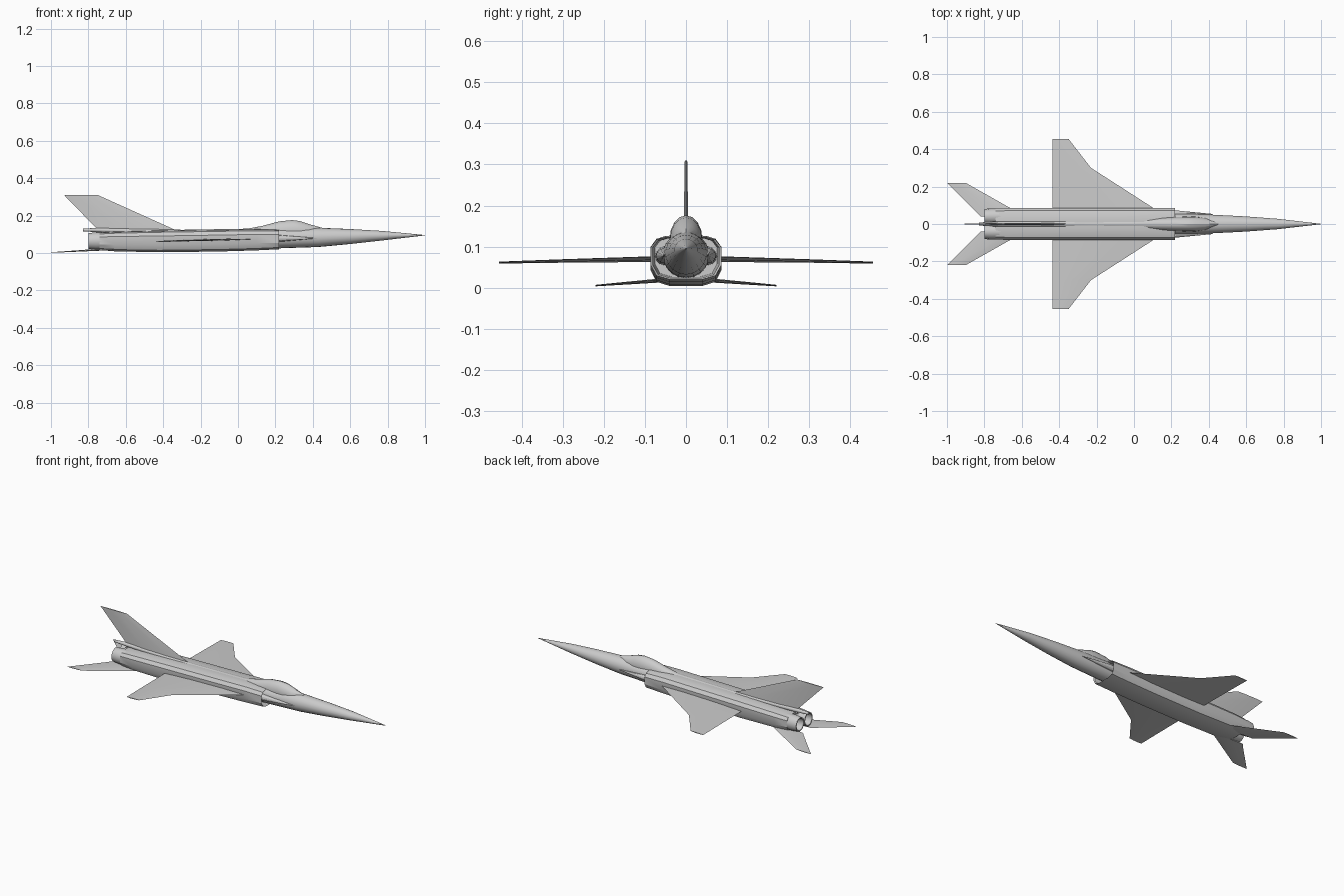
import bpy, bmesh, math

cube = bpy.data.objects.get("Cube")
if cube:
    bpy.data.objects.remove(cube, do_unlink=True)

# One bare metal finish
metal = bpy.data.materials.new("light_grey_metal")
metal.use_nodes = True
GREY = (0.6, 0.6, 0.6, 1)
metal.diffuse_color = GREY
metal.node_tree.nodes["Principled BSDF"].inputs["Base Color"].default_value = GREY


def finish(name, bm, angle=28):
    bmesh.ops.recalc_face_normals(bm, faces=bm.faces)
    mesh = bpy.data.meshes.new(name)
    bm.to_mesh(mesh)
    bm.free()
    ob = bpy.data.objects.new(name, mesh)
    bpy.context.collection.objects.link(ob)
    mesh.materials.append(metal)
    bpy.ops.object.select_all(action='DESELECT')
    ob.select_set(True)
    bpy.context.view_layer.objects.active = ob
    bpy.ops.object.shade_smooth_by_angle(angle=math.radians(angle))
    return ob


def skin(rings, closed=False):
    """Bridge rings of points; cap both ends unless the loft is a closed loop."""
    bm = bmesh.new()
    rows = [[bm.verts.new(p) for p in ring] for ring in rings]
    n = len(rows[0])
    pairs = list(zip(rows, rows[1:]))
    if closed:
        pairs.append((rows[-1], rows[0]))
    for a, b in pairs:
        for i in range(n):
            j = (i + 1) % n
            bm.faces.new((a[i], a[j], b[j], b[i]))
    if not closed:
        bm.faces.new(rows[0])
        bm.faces.new(rows[-1])
    return bm


def oval(x, y, z, ry, rz, n=16):
    return [(x, y + ry * math.sin(math.tau * i / n), z + rz * math.cos(math.tau * i / n))
            for i in range(n)]


def spindle(name, stations, y=0, n=16):
    """Stations are x, half width, bottom, top."""
    return finish(name, skin([oval(x, y, (b + t) / 2, w, (t - b) / 2, n)
                              for x, w, b, t in stations]))


# Main body: faceted section, height given as a fraction
HALF = [(0.02, 1), (0.05, 0.98), (0.072, 0.92), (0.086, 0.75),
        (0.086, 0.33), (0.072, 0.09), (0.04, 0)]
SECTION = HALF + [(-y, h) for y, h in reversed(HALF)]


def body_ring(x, bottom, top, scale=1):
    mid = (bottom + top) / 2
    return [(x, y * scale, mid + (bottom + (top - bottom) * h - mid) * scale)
            for y, h in SECTION]


finish("main_body", skin([
    body_ring(0.08, 0.02, 0.128, 0.88),      # recessed intake wall
    body_ring(0.215, 0.02, 0.125, 0.94),     # intake lip
    body_ring(0.22, 0.02, 0.125),
    body_ring(0.1, 0.014, 0.128),
    body_ring(-0.1, 0.008, 0.125),
    body_ring(-0.42, 0.004, 0.12),
    body_ring(-0.66, 0.009, 0.114),
    body_ring(-0.74, 0.014, 0.111, 0.96)]))

# Nose and forward fuselage
spindle("nose", [(1, 0.001, 0.094, 0.096), (0.77, 0.028, 0.067, 0.118),
                 (0.6, 0.041, 0.048, 0.128), (0.43, 0.05, 0.032, 0.135),
                 (0.22, 0.057, 0.025, 0.135), (0.04, 0.055, 0.022, 0.126)], n=18)

# Canopy running back into the spine and tail fairing
spindle("canopy_and_spine", [(0.46, 0.003, 0.12, 0.132), (0.38, 0.033, 0.07, 0.154),
                             (0.33, 0.039, 0.06, 0.171), (0.29, 0.04, 0.06, 0.176),
                             (0.22, 0.038, 0.06, 0.169), (0.13, 0.033, 0.07, 0.145),
                             (0.05, 0.026, 0.08, 0.13), (-0.3, 0.018, 0.09, 0.124),
                             (-0.5, 0.014, 0.1, 0.13), (-0.76, 0.012, 0.112, 0.134),
                             (-0.83, 0.008, 0.116, 0.13)])


def panel(name, sections, place):
    """Thin lens-shaped surface; sections are lead x, trail x, span, lift lead, lift trail, half thickness."""
    rings = []
    for lead, trail, span, l0, l1, t in sections:
        ring = []
        for f, k in ((0, 0), (0.3, 1), (0.7, 1), (1, 0), (0.7, -1), (0.3, -1)):
            ring.append(place(lead + (trail - lead) * f, span, l0 + (l1 - l0) * f + k * t))
        rings.append(ring)
    return finish(name, skin(rings), 20)


# Paired parts
WING = [(0.19, -0.435, 0.03, 0.077, 0.064, 0.005),
        (-0.23, -0.435, 0.3, 0.068, 0.062, 0.003),
        (-0.35, -0.435, 0.455, 0.062, 0.06, 0.002)]
TAILPLANE = [(-0.53, -0.82, 0.04, 0.021, 0.017, 0.004),
             (-0.62, -0.84, 0.062, 0.02, 0.015, 0.004),
             (-0.9, -1.0, 0.22, 0.006, 0.004, 0.0015)]
for side, label in ((1, "left"), (-1, "right")):
    def flat(x, s, h, side=side):
        return (x, side * s, h)

    panel(label + "_wing", WING, flat)
    panel(label + "_tailplane", TAILPLANE, flat)
    # Intake shock cone
    spindle(label + "_intake_cone", [(0.42, 0.001, 0.078, 0.08), (0.22, 0.02, 0.06, 0.096),
                                     (0.08, 0.022, 0.055, 0.1)], side * 0.053, 12)
    # Hollow exhaust nozzle
    profile = [(-0.6, 0.04), (-0.76, 0.043), (-0.8, 0.039), (-0.8, 0.033), (-0.7, 0.028)]
    finish(label + "_exhaust", skin([oval(x, side * 0.041, 0.064, r, r * 1.08)
                                     for x, r in profile]))

# Upright fin
panel("tail_fin", [(-0.28, -0.76, 0.1, 0, 0, 0.006),
                   (-0.35, -0.755, 0.13, 0, 0, 0.006),
                   (-0.75, -0.93, 0.31, 0, 0, 0.003)], lambda x, s, h: (x, h, s))
